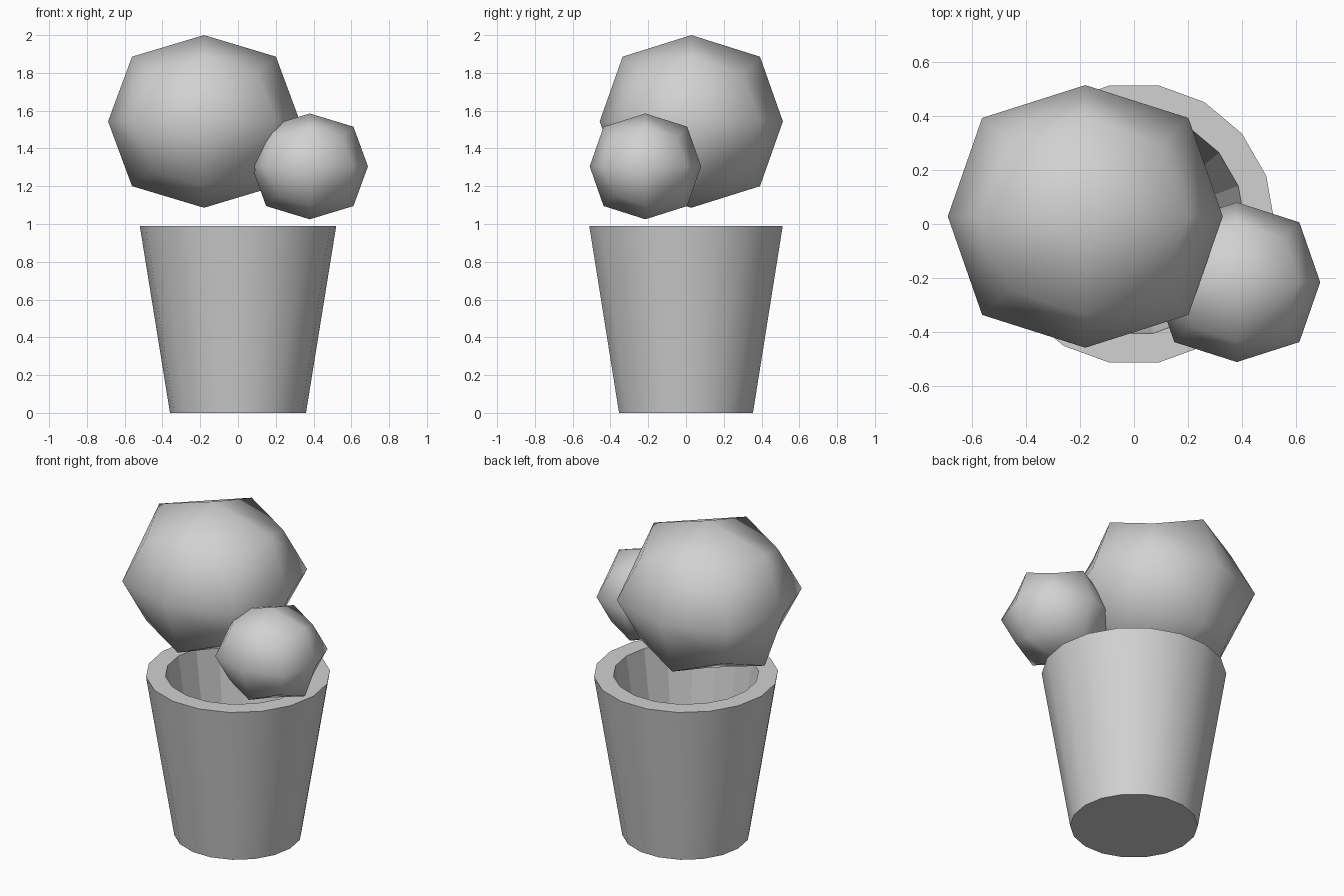
import bpy
import bmesh
from math import cos, sin, tau

old = bpy.data.objects.get("Cube")
if old:
    bpy.data.objects.remove(old, do_unlink=True)

GREY = (0.64, 0.64, 0.64, 1)
grey = bpy.data.materials.new("plain grey")
grey.use_nodes = True
grey.diffuse_color = GREY
grey.node_tree.nodes["Principled BSDF"].inputs["Base Color"].default_value = GREY


def add_object(name, bm):
    bmesh.ops.recalc_face_normals(bm, faces=bm.faces)
    mesh = bpy.data.meshes.new(name)
    bm.to_mesh(mesh)
    bm.free()
    mesh.materials.append(grey)
    obj = bpy.data.objects.new(name, mesh)
    bpy.context.collection.objects.link(obj)
    return obj


# Tapered hollow pot: rings run from the outer base over the rim to the inner floor
SIDES = 18
PROFILE = [(0.36, 0.0), (0.52, 0.99), (0.41, 0.99), (0.27, 0.08)]
bm = bmesh.new()
rings = [[bm.verts.new((r * cos(tau * i / SIDES), r * sin(tau * i / SIDES), z))
          for i in range(SIDES)] for r, z in PROFILE]
bm.faces.new(rings[0])
bm.faces.new(rings[-1])
for level, (low, high) in enumerate(zip(rings, rings[1:])):
    for i in range(SIDES):
        j = (i + 1) % SIDES
        face = bm.faces.new((low[i], low[j], high[j], high[i]))
        face.smooth = level == 0
for edge in bm.edges:
    if edge.calc_face_angle(0) > 0.6:
        edge.smooth = False
add_object("pot", bm)


# Foliage balls: a box rounded by one level of subdivision
def foliage(name, centre, radii):
    bm = bmesh.new()
    bmesh.ops.create_cube(bm, size=2)
    bmesh.ops.scale(bm, vec=radii, verts=bm.verts)
    for face in bm.faces:
        face.smooth = True
    ball = add_object(name, bm)
    ball.location = centre
    rounding = ball.modifiers.new("rounding", 'SUBSURF')
    rounding.levels = rounding.render_levels = 1
    rounding.use_limit_surface = False


foliage("large_foliage", (-0.18, 0.028, 1.543), (0.508, 0.485, 0.457))
foliage("small_foliage", (0.38, -0.215, 1.305), (0.308, 0.295, 0.28))
